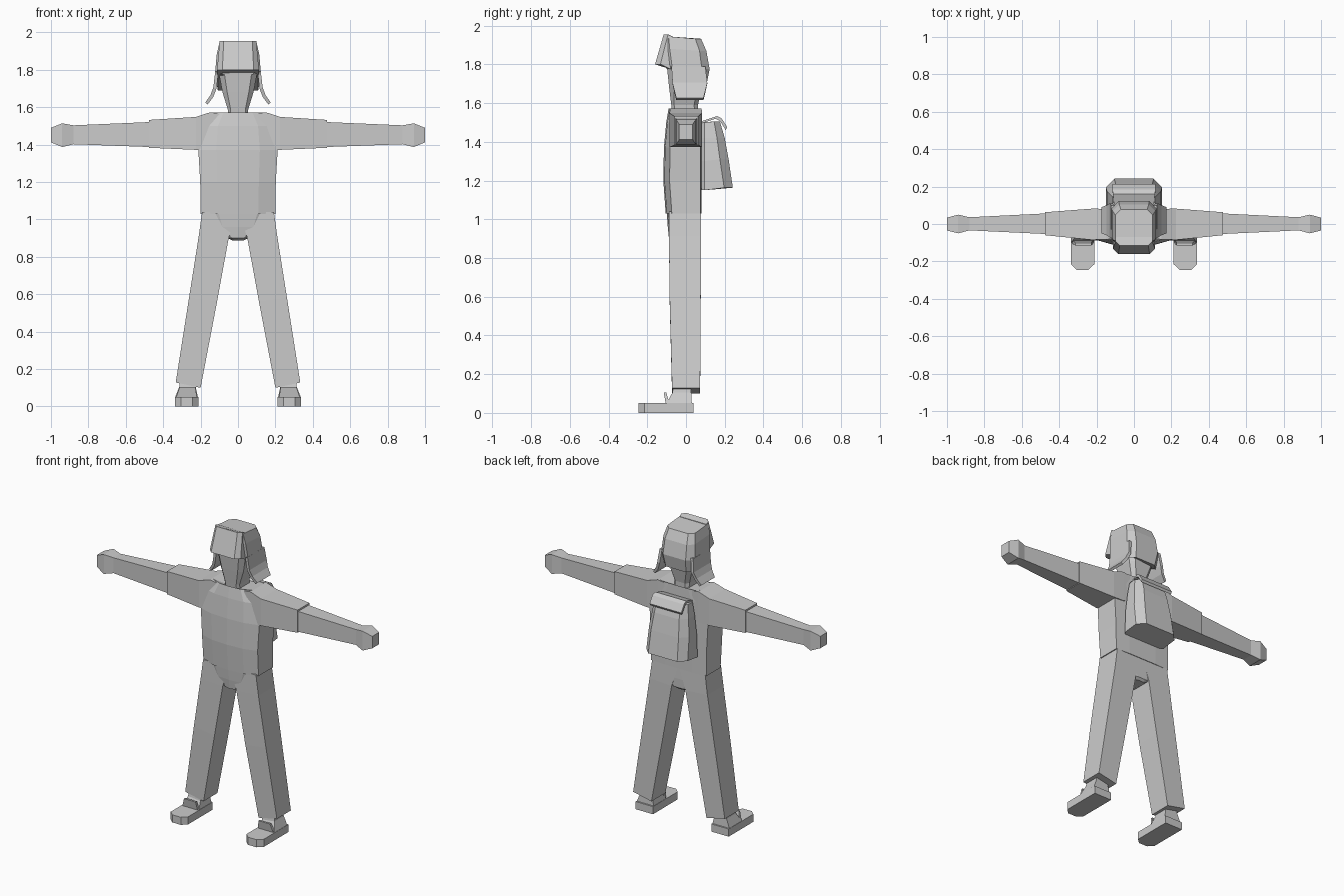
import bpy, bmesh


def loft(name, rings, mirror=False):
    """Skin a list of equal-length point rings, with capped ends."""
    bm = bmesh.new()
    loops = [[bm.verts.new(p) for p in r] for r in rings]
    n = len(rings[0])
    for a, b in zip(loops, loops[1:]):
        for i in range(n):
            j = (i + 1) % n
            bm.faces.new((a[i], a[j], b[j], b[i]))
    bm.faces.new(loops[0])
    bm.faces.new(loops[-1])
    bmesh.ops.recalc_face_normals(bm, faces=bm.faces)
    me = bpy.data.meshes.new(name)
    bm.to_mesh(me)
    bm.free()
    ob = bpy.data.objects.new(name, me)
    bpy.context.collection.objects.link(ob)
    if mirror:
        mod = ob.modifiers.new("mirror", 'MIRROR')
        mod.use_mirror_merge = False
    return ob


def across(x, z0, z1, y0, y1):
    """Rectangle facing along x (arms)."""
    return [(x, y0, z0), (x, y1, z0), (x, y1, z1), (x, y0, z1)]


def level(zi, zo, x0, x1, y0, y1):
    """Rectangle facing along z; inner and outer edges may differ in height."""
    return [(x0, y0, zi), (x1, y0, zo), (x1, y1, zo), (x0, y1, zi)]


def octo(zf, zb, w, y0, y1, cf, cb):
    """Chamfered rectangle, front and back heights and chamfers separate."""
    half = [(w - cf, y0, zf), (w, y0 + cf, zf), (w, y1 - cb, zb), (w - cb, y1, zb)]
    return half + [(-x, y, z) for x, y, z in reversed(half)]


def body(z, w, yf, yb):
    """Torso section: bulging front, flat sides."""
    half = [(w * .55, yf + .006), (w, yf + .032), (w, yb - .005), (w * .5, yb)]
    pts = [(0, yf)] + half + [(-x, y) for x, y in reversed(half)]
    return [(x, y, z) for x, y in pts]


# Shirt and sleeves
loft("shirt", [body(1.03, .20, -.105, .08), body(1.2, .202, -.117, .08),
               body(1.37, .212, -.114, .08), body(1.5, .195, -.102, .082),
               body(1.572, .14, -.09, .08), body(1.56, .06, -.08, .07)])
loft("sleeve", [across(.10, 1.39, 1.565, -.08, .08), across(.148, 1.375, 1.573, -.082, .081),
                across(.225, 1.372, 1.548, -.085, .082),
                across(.475, 1.383, 1.532, -.06, .063)], True)

# Forearms with hands
loft("forearm", [across(.44, 1.386, 1.522, -.055, .058), across(.88, 1.402, 1.503, -.034, .036)], True)
loft("hand", [across(.88, 1.402, 1.503, -.034, .036), across(.94, 1.387, 1.514, -.05, .05),
              across(1.0, 1.412, 1.49, -.035, .034)], True)

# Trousers
loft("trouser_seat", [body(1.04, .192, -.1, .076), body(.96, .15, -.094, .077),
                      body(.9, .055, -.088, .074), body(.887, .03, -.06, .06)])
loft("trouser_leg", [level(1.04, 1.04, .005, .192, -.088, .076), level(.9, .91, .05, .21, -.088, .078),
                     level(.56, .58, .112, .262, -.084, .076),
                     level(.1, .128, .2, .333, -.072, .073)], True)

# Shoes
foot = [(.212, .04), (.338, .04), (.338, -.215), (.306, -.245), (.244, -.245), (.212, -.215)]
loft("shoe_sole", [[(x, y, z) for x, y in foot] for z in (0, .05)], True)
loft("shoe_upper", [level(.05, .05, .214, .336, -.1, .03), level(.095, .105, .224, .314, -.07, .027),
                    level(.16, .17, .224, .305, -.06, .025)], True)
loft("shoe_tongue", [level(.05, .05, .22, .33, -.105, -.085),
                     level(.105, .105, .228, .312, -.115, -.102)], True)

# Head and neck
loft("head", [octo(1.54, 1.54, .052, -.07, .06, .015, .015), octo(1.59, 1.59, .055, -.076, .062, .015, .02),
              octo(1.68, 1.68, .083, -.087, .082, .025, .025),
              octo(1.80, 1.80, .106, -.1, .09, .03, .03)])

# Winter hat: crown, raised front panel and ear flaps
loft("hat_crown", [octo(1.775, 1.69, .108, -.1, .105, .03, .035), octo(1.79, 1.775, .122, -.102, .122, .03, .04),
                   octo(1.88, 1.87, .114, -.104, .105, .02, .035),
                   octo(1.944, 1.932, .10, -.105, .078, .015, .03)])
loft("hat_front_panel", [octo(1.80, 1.775, .112, -.16, -.075, .028, .005),
                         octo(1.955, 1.945, .098, -.115, -.07, .022, .005)])
loft("hat_ear_flap", [level(1.79, 1.79, .104, .122, -.075, .10), level(1.70, 1.705, .115, .132, -.07, .11),
                      level(1.655, 1.665, .132, .147, -.06, .10),
                      level(1.615, 1.625, .162, .175, -.05, .09)], True)

# Backpack and its lid
loft("backpack", [octo(1.15, 1.163, .15, .08, .242, .015, .045), octo(1.3, 1.31, .145, .08, .22, .015, .045),
                  octo(1.42, 1.42, .13, .08, .2, .015, .04),
                  octo(1.5, 1.505, .115, .08, .175, .015, .03)])
lid = [(.105, .085, 1.508), (.112, .16, 1.533), (.115, .185, 1.52), (.115, .213, 1.475)]
loft("backpack_lid", [[(-w, y, z), (w, y, z), (w, y - .008, z - .014), (-w, y - .008, z - .014)]
                      for w, y, z in lid])
